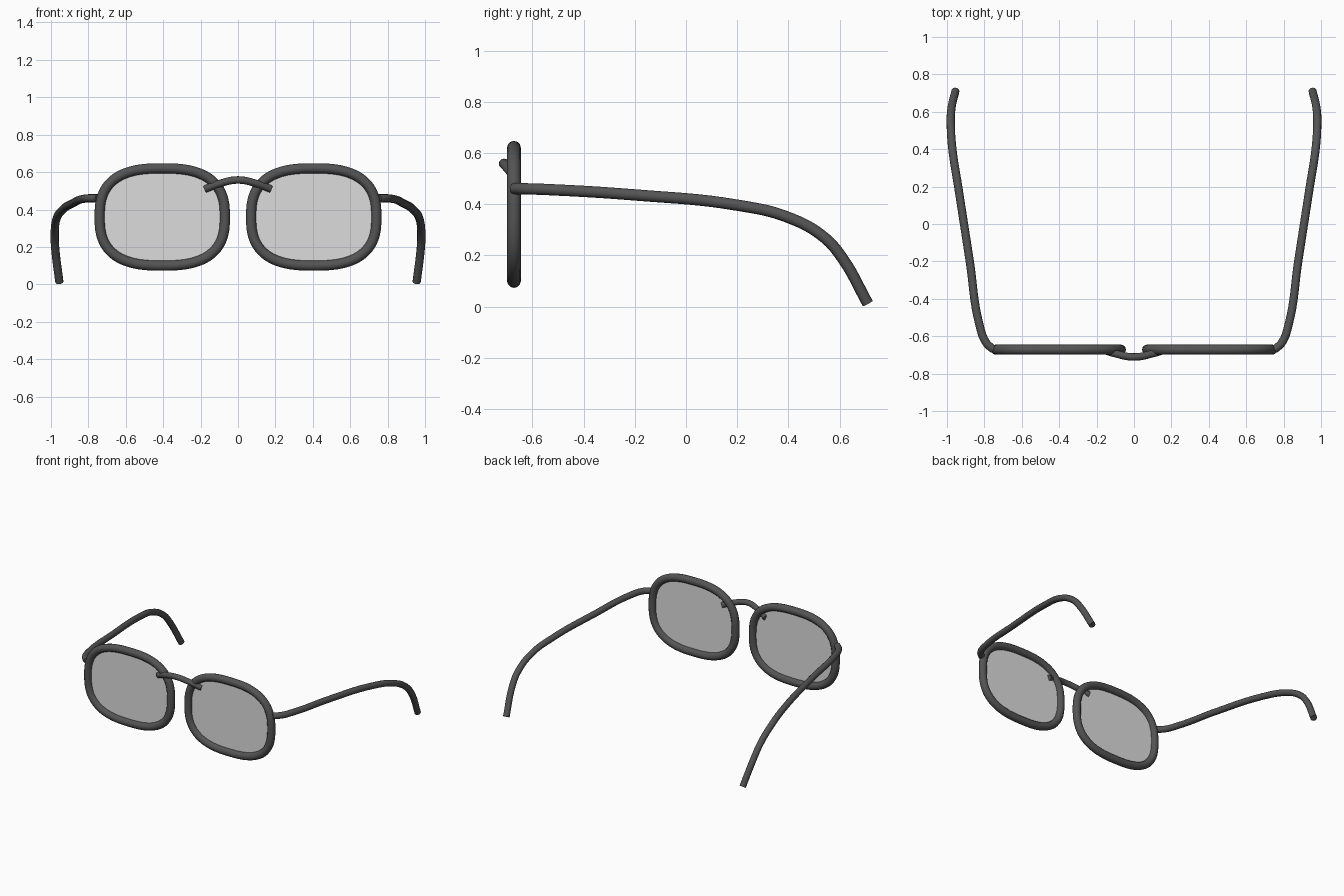
import bpy
import math

cube = bpy.data.objects.get("Cube")
if cube:
    bpy.data.objects.remove(cube, do_unlink=True)

FRONT_Y = -0.672      # plane of the rims and lenses
RIM_X, RIM_Z = 0.405, 0.36
HALF_W, HALF_H = 0.335, 0.26


def material(name, rgb):
    mat = bpy.data.materials.new(name)
    mat.use_nodes = True
    mat.diffuse_color = (*rgb, 1)
    bsdf = mat.node_tree.nodes["Principled BSDF"]
    bsdf.inputs["Base Color"].default_value = (*rgb, 1)
    return mat


frame_mat = material("dark grey frame", (0.088, 0.088, 0.088))
lens_mat = material("pale grey lens", (0.72, 0.72, 0.72))


def oval(side, count=64, power=2.65):
    """Rounded, squarish outline in the front plane."""
    points = []
    for i in range(count):
        a = math.tau * i / count
        c, s = math.cos(a), math.sin(a)
        x = math.copysign(abs(c) ** (2 / power), c) * HALF_W
        z = math.copysign(abs(s) ** (2 / power), s) * HALF_H
        points.append((side * RIM_X + x, FRONT_Y, RIM_Z + z))
    return points


def tube(name, points, radius, closed=False):
    """Smooth round wire through the given points."""
    curve = bpy.data.curves.new(name, "CURVE")
    curve.dimensions = "3D"
    curve.bevel_depth = radius
    curve.bevel_resolution = 4
    curve.resolution_u = 3 if closed else 8
    curve.use_fill_caps = not closed
    spline = curve.splines.new("BEZIER")
    spline.bezier_points.add(len(points) - 1)
    spline.use_cyclic_u = closed
    for knot, co in zip(spline.bezier_points, points):
        knot.co = co
        knot.handle_left_type = knot.handle_right_type = "AUTO"
    curve.materials.append(frame_mat)
    obj = bpy.data.objects.new(name, curve)
    bpy.context.collection.objects.link(obj)
    bpy.ops.object.select_all(action="DESELECT")
    bpy.context.view_layer.objects.active = obj
    obj.select_set(True)
    bpy.ops.object.convert(target="MESH")
    bpy.ops.object.shade_smooth_by_angle(angle=math.radians(40))


def lens(name, outline):
    """Flat pane filling the rim."""
    mesh = bpy.data.meshes.new(name)
    mesh.from_pydata(outline, [], [range(len(outline))])
    mesh.materials.append(lens_mat)
    bpy.context.collection.objects.link(bpy.data.objects.new(name, mesh))


# Temple arm path: hinge, outward sweep, long arm, ear hook
arm_path = [
    (0.75, -0.672, 0.46), (0.79, -0.635, 0.46), (0.826, -0.54, 0.457),
    (0.878, -0.2, 0.436), (0.94, 0.2, 0.396), (0.971, 0.4, 0.348),
    (0.98, 0.54, 0.27), (0.977, 0.61, 0.19), (0.955, 0.71, 0.012),
]

# Rims, lenses and arms on both sides
for side, label in ((1, "left"), (-1, "right")):
    outline = oval(side)
    tube(label + "_rim", outline, 0.027, closed=True)
    lens(label + "_lens", outline)
    tube(label + "_arm", [(side * x, y, z) for x, y, z in arm_path], 0.022)

# Arched nose bridge
half = [(0.175, -0.67, 0.51), (0.1, -0.693, 0.538)]
bridge_path = ([(-x, y, z) for x, y, z in half] + [(0, -0.711, 0.558)]
               + half[::-1])
tube("nose_bridge", bridge_path, 0.02)
